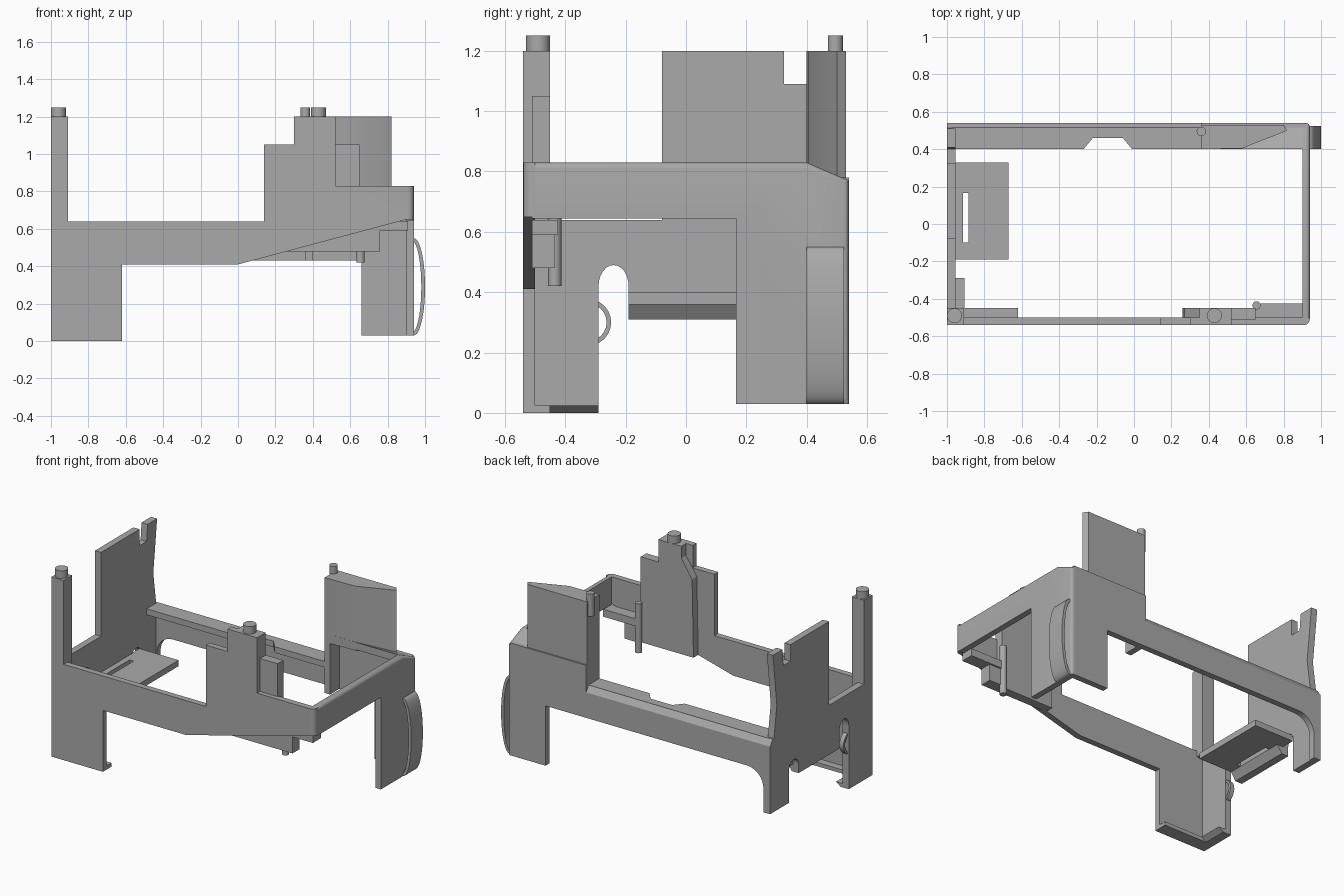
import bpy, bmesh
from math import cos, sin, pi

cube = bpy.data.objects.get("Cube")
if cube:
    bpy.data.objects.remove(cube)

grey = bpy.data.materials.new("plain grey")
grey.use_nodes = True
grey.diffuse_color = (0.4, 0.4, 0.4, 1)
grey.node_tree.nodes["Principled BSDF"].inputs["Base Color"].default_value = (0.4, 0.4, 0.4, 1)


def prism(name, axis, profile, lo, hi, round_edges=None, radius=0.03):
    """Extrude a 2D profile along an axis; round_edges picks edges by midpoint."""
    place = {"x": lambda u, v, d: (d, u, v),
             "y": lambda u, v, d: (u, d, v),
             "z": lambda u, v, d: (u, v, d)}[axis]
    bm = bmesh.new()
    a = [bm.verts.new(place(u, v, lo)) for u, v in profile]
    b = [bm.verts.new(place(u, v, hi)) for u, v in profile]
    bm.faces.new(a)
    bm.faces.new(b)
    for i in range(len(a)):
        j = (i + 1) % len(a)
        bm.faces.new((a[i], a[j], b[j], b[i]))
    bmesh.ops.recalc_face_normals(bm, faces=bm.faces)
    if round_edges:
        edges = [e for e in bm.edges
                 if round_edges((e.verts[0].co + e.verts[1].co) / 2)]
        bmesh.ops.bevel(bm, geom=edges, offset=radius, segments=4,
                        profile=0.5, affect="EDGES")
    mesh = bpy.data.meshes.new(name)
    bm.to_mesh(mesh)
    bm.free()
    mesh.materials.append(grey)
    obj = bpy.data.objects.new(name, mesh)
    bpy.context.collection.objects.link(obj)
    bpy.context.view_layer.objects.active = obj
    bpy.ops.object.select_all(action="DESELECT")
    obj.select_set(True)
    bpy.ops.object.shade_smooth_by_angle(angle=0.5)
    return obj


def box(name, x, y, z):
    return prism(name, "z", [(x[0], y[0]), (x[1], y[0]), (x[1], y[1]), (x[0], y[1])], *z)


def arc(cx, cy, rx, ry, start, end, n=12):
    return [(cx + rx * cos(start + (end - start) * i / n),
             cy + ry * sin(start + (end - start) * i / n)) for i in range(n + 1)]


def peg(name, x, y, r, lo, hi):
    return prism(name, "z", arc(x, y, r, r, 0, 2 * pi, 24)[:-1], lo, hi)


# Front wall with its left leg, post and stepped tower
prism("front_wall", "y",
      [(-1, 0), (-.62, 0), (-.62, .41), (0, .41), (.9, .65), (.94, .65), (.94, .83),
       (.52, .83), (.52, 1.2), (.3, 1.2), (.3, 1.05), (.14, 1.05), (.14, .64),
       (-.91, .64), (-.91, 1.2), (-1, 1.2)], -.54, -.5,
      lambda m: m.x > .93 and m.y < -.53)
box("front_left_post", (-1, -.91), (-.52, -.45), (.6, 1.2))
peg("front_left_peg", -.96, -.49, .04, 1.2, 1.25)
box("front_foot_lip", (-.96, -.62), (-.51, -.45), (0, .025))
prism("side_foot_lip", "y", [(-.96, 0), (-.94, 0), (-.905, .025), (-.96, .025)], -.5, -.29)

# Thick plate behind the front tower
prism("front_tower_plate", "y",
      [(.26, .48), (.65, .48), (.65, 1.05), (.52, 1.05), (.52, 1.2), (.35, 1.2),
       (.35, 1.12), (.27, 1.0)], -.51, -.45)
peg("front_tower_peg", .43, -.49, .04, 1.2, 1.25)

# Inner ledge and hanging pin at the front right
box("front_ledge", (.65, .91), (-.51, -.425), (.59, .64))
box("front_ledge_tab", (.64, .76), (-.51, -.435), (.48, .62))
peg("front_ledge_pin", .655, -.435, .022, .42, .75)

# Right wall with rear leg
prism("right_wall", "x",
      [(-.51, .645), (.165, .645), (.165, .03), (.54, .03), (.54, .77), (.4, .83), (-.51, .83)],
      .9, .94,
      lambda m: m.x > .935 and (m.z > .79 or m.y > .53), .02)

# Curved strip bulging from the rear right leg
prism("side_hoop", "y",
      arc(.94, .29, .06, .26, -pi / 2, pi / 2, 24) + arc(.93, .29, .05, .245, pi / 2, -pi / 2, 24),
      .4, .523)

# Rear wall: right leg, low rail and curved left leg
prism("rear_wall", "y",
      [(.92, .03), (.92, .78), (.36, .78), (.36, .59), (-1, .59), (-1, .15), (-.95, .15)]
      + arc(-.83, .31, .12, .12, pi, pi / 2, 8)
      + [(.66, .43), (.66, .03)], .5, .54)
prism("rear_rail_flange", "z",
      [(-.97, .4), (-.27, .4), (-.22, .46), (-.06, .46), (-.01, .4), (.38, .4),
       (.38, .515), (-.97, .515)], .6, .64)
prism("rear_rail_chamfer", "x", [(.5, .58), (.54, .58), (.54, .6), (.513, .64), (.5, .64)], -1, .37)

# Rear right tower, its sloped cap and its end web
prism("rear_cap", "x", [(.4, .78), (.54, .72), (.54, .77), (.4, .83)], .36, .92)
prism("rear_tower", "z",
      [(.36, .4), (.58, .405), (.82, .5), (.8, .53), (.36, .53)], .77, 1.2)
box("rear_tower_web", (.36, .4), (.4, .53), (.43, .79))
peg("rear_tower_peg", .36, .495, .025, 1.1, 1.25)

# Left wall: front leg, two arched notches, rear foot and raised panel
prism("left_wall", "x",
      [(-.53, 0), (-.29, 0)] + arc(-.24, .42, .05, .07, pi, 0)
      + [(-.19, .31), (.24, .31)] + arc(.29, .37, .05, .05, pi, 0)
      + [(.34, .15), (.53, .15), (.53, .6), (.5, .64), (.47, .85), (.51, 1.2), (.41, 1.2),
         (.4, 1.09), (.325, 1.09), (.325, 1.2), (-.08, 1.2), (-.08, .64), (-.53, .64)],
      -1, -.955)

# Ring showing at the front notch, as an open band
ring_angles = (-pi / 2, pi / 2)
prism("notch_ring", "x",
      arc(-.325, .3, .077, .077, *ring_angles) + arc(-.325, .3, .062, .062, *ring_angles[::-1]),
      -.99, -.96)

# Slotted shelf inside the left wall, with a sloped rib below
for name, x, y in (("shelf_front", (-.96, -.67), (-.19, -.1)),
                   ("shelf_rear", (-.96, -.67), (.165, .33)),
                   ("shelf_inner", (-.885, -.67), (-.1, .165)),
                   ("shelf_outer", (-.96, -.915), (-.1, .165))):
    box(name, x, y, (.36, .4))
prism("shelf_rib", "y", [(-.96, .31), (-.95, .31), (-.915, .36), (-.96, .36)], -.19, .24)
